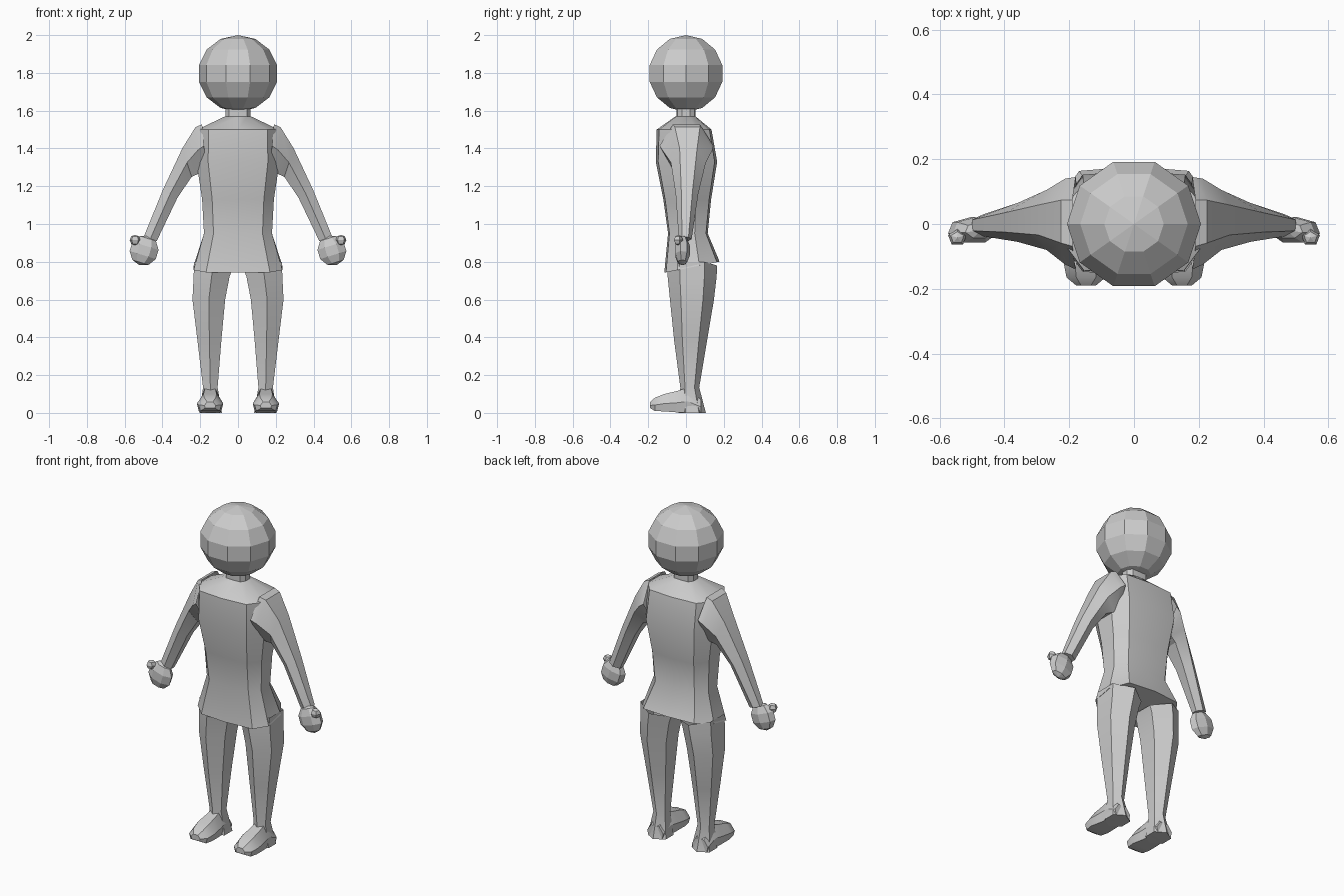
import bpy, bmesh, math
from mathutils import Matrix, Vector

if "Cube" in bpy.data.objects:
    bpy.data.objects.remove(bpy.data.objects["Cube"])


def finish(bm, name, mirror=False, smooth=True):
    bmesh.ops.recalc_face_normals(bm, faces=bm.faces[:])
    me = bpy.data.meshes.new(name)
    bm.to_mesh(me)
    bm.free()
    ob = bpy.data.objects.new(name, me)
    bpy.context.collection.objects.link(ob)
    if mirror:
        ob.modifiers.new("Mirror", 'MIRROR').use_axis[0] = True
    if smooth:
        bpy.ops.object.select_all(action='DESELECT')
        ob.select_set(True)
        bpy.context.view_layer.objects.active = ob
        bpy.ops.object.shade_smooth_by_angle(angle=math.radians(30))
    return ob


def loft(name, rings, mirror=False, cap_start=True, cap_end=True):
    bm = bmesh.new()
    loops = [[bm.verts.new(p) for p in r] for r in rings]
    for a, b in zip(loops, loops[1:]):
        n = len(a)
        for i in range(n):
            j = (i + 1) % n
            bm.faces.new((a[i], a[j], b[j], b[i]))
    if cap_start:
        bm.faces.new(loops[0])
    if cap_end:
        bm.faces.new(loops[-1])
    return finish(bm, name, mirror)


def torso_ring(z, w, f, b, tilt=0.0):
    half = [(0, f), (.72 * w, .92 * f), (w, .4 * f), (w, .4 * b), (.72 * w, .92 * b), (0, b)]
    pts = half + [(-x, y) for x, y in half[-2:0:-1]]
    return [(x, y, z + tilt * y) for x, y in pts]


def limb_ring(ox, oz, ix, iz, f, b):
    # six sides: flat outer and inner faces, ridge at front and back
    m, h = (f + b) / 2, (b - f) * .25
    cx, cz = (ox + ix) / 2, (oz + iz) / 2
    return [(ox, m - h, oz), (cx, f, cz), (ix, m - h, iz),
            (ix, m + h, iz), (cx, b, cz), (ox, m + h, oz)]


def ball(name, u, v, centre, scale, rot=0.0, tilt=0.0, mirror=False, smooth=False):
    bm = bmesh.new()
    bmesh.ops.create_uvsphere(bm, u_segments=u, v_segments=v, radius=1)
    s = Matrix.Diagonal(Vector((*scale, 1)))
    bm.transform(Matrix.Translation(centre) @ Matrix.Rotation(tilt, 4, 'Y') @ s
                 @ Matrix.Rotation(rot, 4, 'Z'))
    return finish(bm, name, mirror, smooth)


# head and neck
ball("head", 10, 7, (0, 0, 1.797), (.212, .207, .203), rot=math.pi / 2)
loft("neck", [torso_ring(1.55, .065, -.05, .05), torso_ring(1.64, .065, -.05, .05)])

# torso with flared hem
loft("torso", [
    torso_ring(.765, .235, -.115, .178, tilt=.2),
    torso_ring(.95, .18, -.095, .115),
    torso_ring(1.13, .19, -.12, .133),
    torso_ring(1.33, .22, -.16, .165),
    torso_ring(1.50, .215, -.155, .135),
    torso_ring(1.57, .068, -.055, .05),
])

# arms
loft("arm", [limb_ring(*r) for r in (
    (.19, 1.528, .17, 1.30, -.14, .145),
    (.225, 1.513, .20, 1.27, -.125, .14),
    (.295, 1.40, .245, 1.25, -.08, .105),
    (.398, 1.18, .32, 1.14, -.055, .065),
    (.500, .93, .43, .91, -.038, .03),
)], mirror=True, cap_start=False)

# fists and thumbs
ball("hand", 7, 5, (.497, -.02, .86), (.078, .043, .082), tilt=-.3, mirror=True)
ball("thumb", 5, 4, (.545, -.042, .915), (.03, .026, .028), mirror=True)

# legs down to the heels
loft("leg", [limb_ring(*r) for r in (
    (.232, .80, .03, .76, -.10, .165),
    (.235, .72, .045, .72, -.097, .162),
    (.241, .60, .068, .60, -.085, .148),
    (.215, .385, .088, .385, -.063, .112),
    (.185, .135, .108, .135, -.03, .07),
    (.205, 0, .085, 0, -.04, .105),
)], mirror=True, cap_start=False)


def foot_ring(y, w, z0, z1):
    zm = z0 + (z1 - z0) * .45
    return [(.148 + x * w, y, z) for x, z in
            ((-.85, z0), (.85, z0), (1, zm), (.5, z1), (-.5, z1), (-1, zm))]


# feet
loft("foot", [foot_ring(*r) for r in (
    (.08, .053, 0, .07),
    (.01, .055, 0, .135),
    (-.05, .062, .003, .115),
    (-.115, .07, .008, .10),
    (-.165, .06, .01, .08),
    (-.19, .03, .025, .058),
)], mirror=True)
